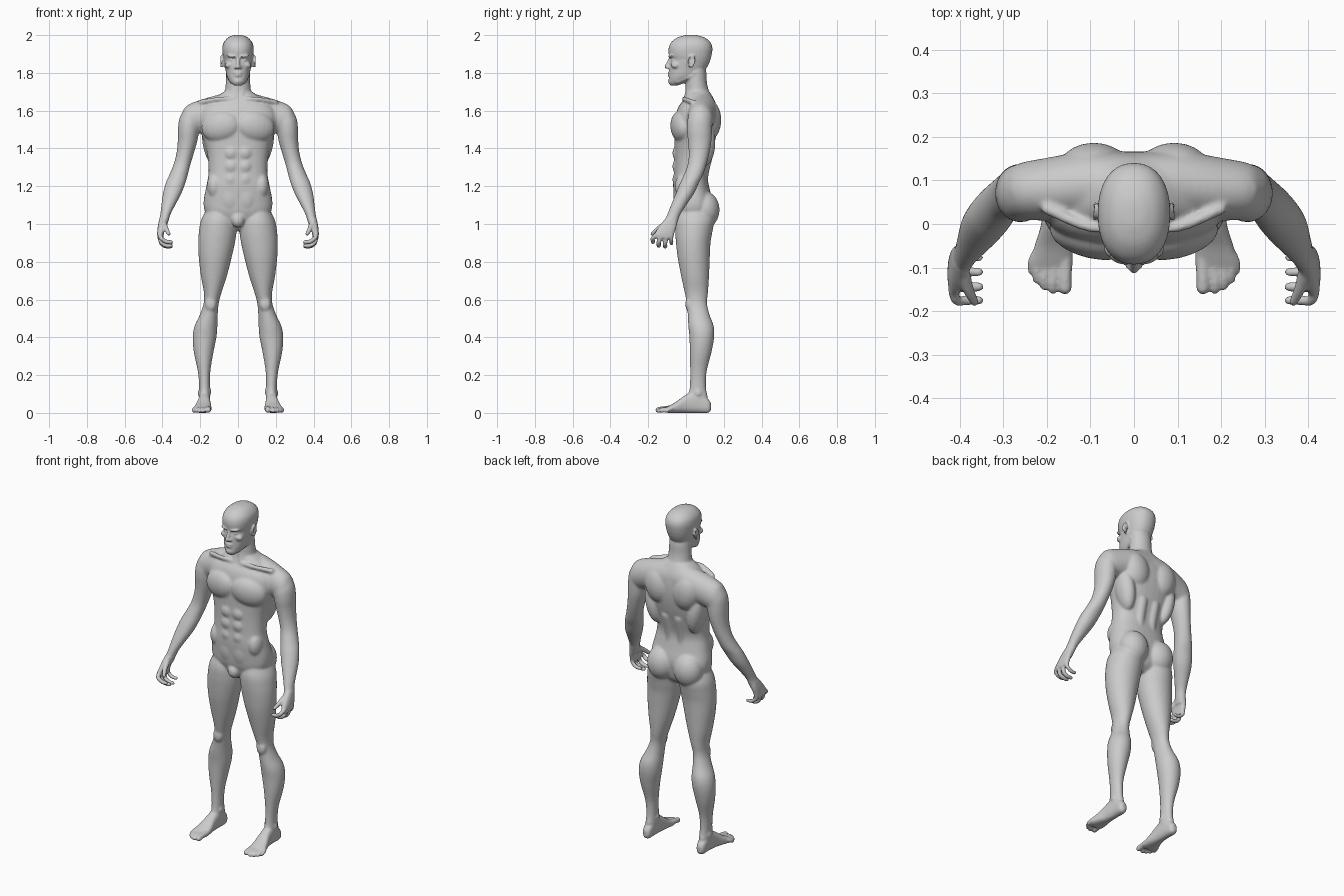
import bpy, bmesh, math
from mathutils import Vector, Matrix

bm = bmesh.new()  # collects the centre parts and the +x side parts


def skin(rings):
    """Closed surface through rings of points."""
    rings = [[bm.verts.new(p) for p in ring] for ring in rings]
    n = len(rings[0])
    for a, b in zip(rings, rings[1:]):
        for i in range(n):
            j = (i + 1) % n
            bm.faces.new((a[i], a[j], b[j], b[i]))
    bm.faces.new(rings[0])
    bm.faces.new(rings[-1])


def circle(n):
    return [(math.cos(2 * math.pi * i / n), math.sin(2 * math.pi * i / n)) for i in range(n)]


def spline(rows, steps=5):
    """Catmull-Rom through the rows, column by column."""
    out = []
    for i in range(len(rows) - 1):
        a, b = rows[max(i - 1, 0)], rows[i]
        c, d = rows[i + 1], rows[min(i + 2, len(rows) - 1)]
        for k in range(steps):
            t = k / steps
            out.append([0.5 * (2 * q + (r - p) * t + (2 * p - 5 * q + 4 * r - s) * t * t
                               + (3 * q - p - 3 * r + s) * t ** 3)
                        for p, q, r, s in zip(a, b, c, d)])
    return out + [list(rows[-1])]


def loft(axis, rows, p=2.0, n=32):
    """Skin rounded sections; each row is (position, u0, u1, v0, v1)."""
    rings = []
    for t, u0, u1, v0, v1 in spline(rows):
        ring = []
        for c, s in circle(n):
            u = (u0 + u1) / 2 + (u1 - u0) / 2 * math.copysign(abs(c) ** (2 / p), c)
            v = (v0 + v1) / 2 + (v1 - v0) / 2 * math.copysign(abs(s) ** (2 / p), s)
            ring.append({'x': (t, u, v), 'y': (u, t, v), 'z': (u, v, t)}[axis])
        rings.append(ring)
    skin(rings)


def centre_loft(rows, p):
    """Symmetric loft; each row is (z, half width, y front, y back)."""
    loft('z', [(z, -w, w, f, b) for z, w, f, b in rows], p)


def blob(pos, size, rot=(0, 0, 0)):
    """Turned ellipsoid."""
    m = Matrix.Translation(pos)
    for ang, ax in zip(rot, 'XYZ'):
        m = m @ Matrix.Rotation(math.radians(ang), 4, ax)
    rings = []
    for k in range(13):
        lat = math.radians(-86 + 172 * k / 12)
        r = math.cos(lat)
        rings.append([m @ Vector((size[0] * r * c, size[1] * r * s, size[2] * math.sin(lat)))
                      for c, s in circle(20)])
    skin(rings)


def tube(points):
    """Round-ended tube along (x, y, z, radius) points."""
    path = [(Vector(q[:3]), q[3]) for q in spline(points)]
    (a, ra), (b, rb) = path[0], path[-1]
    da, db = (a - path[1][0]).normalized(), (b - path[-2][0]).normalized()
    cap = [(math.sin(t), math.cos(t)) for t in (.4, .8, 1.15, 1.5)]
    path = ([(a + da * ra * s, ra * c) for s, c in reversed(cap)] + path
            + [(b + db * rb * s, rb * c) for s, c in cap])
    old = -da
    side = old.orthogonal().normalized()
    rings = []
    for i, (p, r) in enumerate(path):
        d = (path[min(i + 1, len(path) - 1)][0] - path[max(i - 1, 0)][0]).normalized()
        side = old.rotation_difference(d) @ side
        up, old = d.cross(side), d
        rings.append([p + (side * c + up * s) * r for c, s in circle(14)])
    skin(rings)


# Torso and neck
centre_loft([(.965, .05, .0, .08), (1.0, .12, -.03, .12), (1.06, .172, -.055, .135),
             (1.12, .182, -.062, .14), (1.2, .168, -.068, .122), (1.27, .156, -.064, .112),
             (1.35, .16, -.062, .13), (1.42, .175, -.062, .15), (1.5, .2, -.062, .164),
             (1.57, .21, -.055, .166), (1.62, .19, -.04, .16), (1.66, .135, -.012, .148),
             (1.70, .075, .0, .125)], 2.4)
centre_loft([(1.62, .08, .0, .155), (1.68, .072, -.004, .13), (1.74, .065, -.002, .112),
             (1.80, .062, .0, .108), (1.84, .06, .01, .1)], 2.0)

# Shoulder girdle
loft('x', [(-.02, .01, .16, 1.5, 1.705), (.06, .012, .165, 1.5, 1.695), (.12, .012, .165, 1.5, 1.68),
           (.2, .008, .152, 1.48, 1.657), (.27, .012, .137, 1.46, 1.627), (.303, .035, .11, 1.48, 1.575)])

# Chest, back, belly and seat muscles
blob((.092, -.028, 1.515), (.105, .052, .082), (0, 12, 12))
blob((.092, .125, 1.55), (.082, .062, .105), (0, 10, 0))
blob((.14, .09, 1.43), (.048, .066, .13), (0, 10, 0))
tube([(.042, .092, 1.15, .03), (.04, .088, 1.25, .03), (.042, .115, 1.38, .033)])
for z in (1.375, 1.305, 1.235):
    blob((.036, -.052, z), (.035, .02, .035))
blob((.04, -.045, 1.14), (.05, .022, .07))
blob((.125, -.005, 1.2), (.04, .055, .07))
blob((.088, .1, 1.075), (.085, .078, .098))
blob((0, -.035, 1.02), (.035, .035, .04))

# Collar bone and neck muscle
tube([(.018, -.004, 1.66, .012), (.1, -.008, 1.662, .012), (.2, .035, 1.645, .014)])
tube([(.054, .045, 1.8, .012), (.016, .0, 1.675, .012)])

# Arm
loft('z', [(1.62, .225, .28, .045, .11), (1.56, .2, .31, .01, .135), (1.5, .205, .318, .004, .138),
           (1.44, .215, .319, .01, .135), (1.38, .232, .325, .014, .125), (1.32, .25, .34, .01, .11),
           (1.26, .266, .364, -.012, .09), (1.22, .277, .382, -.03, .07), (1.16, .3, .398, -.055, .042),
           (1.1, .332, .406, -.08, .002), (1.05, .357, .412, -.1, -.03), (1.01, .37, .419, -.116, -.045),
           (.98, .38, .42, -.125, -.055)])

# Palm, thumb and fingers
loft('z', [(1.03, .37, .416, -.108, -.045), (.99, .385, .424, -.14, -.05),
           (.95, .392, .428, -.165, -.062), (.925, .396, .426, -.162, -.068)], 2.4)
tube([(.392, -.11, 1.0, .016), (.38, -.15, .972, .013), (.366, -.178, .948, .01)])
for y, tip_y, drop, r in ((-.152, -.175, .905, .0115), (-.127, -.144, .885, .012),
                          (-.102, -.11, .88, .0115), (-.078, -.077, .897, .0105)):
    tube([(.414, y, .945, r + .001), (.407, tip_y, drop + .02, r),
          (.382, tip_y, drop + .002, r), (.355, tip_y, drop, r - .0015)])

# Leg with knee cap and ankle bones
loft('z', [(1.08, .035, .165, -.035, .125), (1.02, .01, .196, -.055, .148), (.96, .008, .207, -.057, .14),
           (.9, .016, .211, -.053, .13), (.82, .034, .208, -.044, .126), (.72, .06, .196, -.025, .122),
           (.64, .086, .181, -.008, .117), (.58, .102, .182, .004, .112), (.52, .107, .202, .009, .125),
           (.46, .109, .23, .012, .147), (.4, .114, .24, .018, .149), (.32, .13, .234, .02, .135),
           (.22, .146, .213, .022, .11), (.14, .148, .206, .02, .106), (.08, .147, .207, .01, .115),
           (.03, .152, .203, .02, .115)])
blob((.144, .014, .575), (.03, .018, .038))
blob((.153, .055, .115), (.013, .018, .018))
blob((.202, .065, .105), (.012, .018, .018))

# Foot and toes
loft('y', [(.132, .166, .19, .015, .05), (.115, .153, .203, 0, .075), (.06, .148, .207, 0, .12),
           (0, .146, .213, 0, .096), (-.05, .141, .228, 0, .06), (-.09, .14, .239, 0, .038),
           (-.112, .145, .236, .004, .026)], 2.5)
for x, tip_x, tip_y, r in ((.157, .158, -.146, .0155), (.179, .186, -.15, .011), (.197, .206, -.142, .0105),
                           (.212, .222, -.127, .0105), (.226, .233, -.107, .0105)):
    tube([(x, -.07, .026, r), (tip_x, tip_y + .02, .019, r), (tip_x, tip_y, r, r)])

# Skull and jaw
centre_loft([(1.733, .02, -.083, -.045), (1.75, .04, -.09, .0), (1.78, .058, -.09, .06),
             (1.82, .067, -.089, .104), (1.85, .073, -.087, .122), (1.872, .077, -.081, .13),
             (1.895, .081, -.091, .136), (1.93, .083, -.092, .14), (1.96, .076, -.08, .131),
             (1.985, .055, -.05, .103), (1.998, .028, -.012, .065), (2.001, .008, .015, .038)], 2.25)

# Face: brow, eye, cheek, nose, lips, chin, jaw line
blob((.03, -.08, 1.888), (.028, .013, .007), (0, -6, 14))
blob((.031, -.066, 1.867), (.017, .0145, .008), (0, 0, 12))
blob((.046, -.055, 1.842), (.024, .024, .018), (0, 20, 0))
tube([(0, -.084, 1.876, .008), (0, -.104, 1.832, .0105)])
blob((.012, -.093, 1.829), (.009, .011, .008))
for z, w in ((1.800, .023), (1.787, .02)):
    blob((0, -.086, z), (w, .0125, .0062))
blob((0, -.075, 1.756), (.026, .02, .02))
tube([(.05, .03, 1.785, .012), (.033, -.045, 1.755, .013)])

# Ear with raised rim
blob((.083, .028, 1.858), (.007, .017, .03), (-12, 0, -18))
tube([(.09, .028 + .018 * math.cos(a) + .005 * math.sin(a), 1.86 + .03 * math.sin(a), .004)
      for a in (math.radians(d) for d in range(-80, 191, 30))])

# Fuse the parts into one skin, mirrored left to right
bmesh.ops.recalc_face_normals(bm, faces=bm.faces)
mesh = bpy.data.meshes.new("body")
bm.to_mesh(mesh)
bm.free()
body = bpy.data.objects.new("body", mesh)
bpy.context.collection.objects.link(body)
bpy.context.view_layer.objects.active = body
body.select_set(True)
mirror = body.modifiers.new("mirror", 'MIRROR')
mirror.use_mirror_merge = False
fuse = body.modifiers.new("fuse", 'REMESH')
fuse.mode = 'VOXEL'
fuse.voxel_size = 0.0055
for name in ("mirror", "fuse"):
    bpy.ops.object.modifier_apply(modifier=name)

# Soften the muscles more than the face, hands and feet
soft = body.vertex_groups.new(name="soft")
soft.add([v.index for v in body.data.vertices
          if .1 < v.co.z < 1.73 and not (abs(v.co.x) > .34 and v.co.z < 1.03)], 1.0, 'REPLACE')
for name, count, group in (("relax_all", 2, ""), ("relax_muscles", 14, "soft")):
    mod = body.modifiers.new(name, 'SMOOTH')
    mod.factor = 0.5
    mod.iterations = count
    mod.vertex_group = group
    bpy.ops.object.modifier_apply(modifier=name)

# Single grey skin colour
grey = bpy.data.materials.new("light_grey")
grey.diffuse_color = (0.6, 0.6, 0.6, 1)
body.data.materials.clear()
body.data.materials.append(grey)
body.data.shade_smooth()
